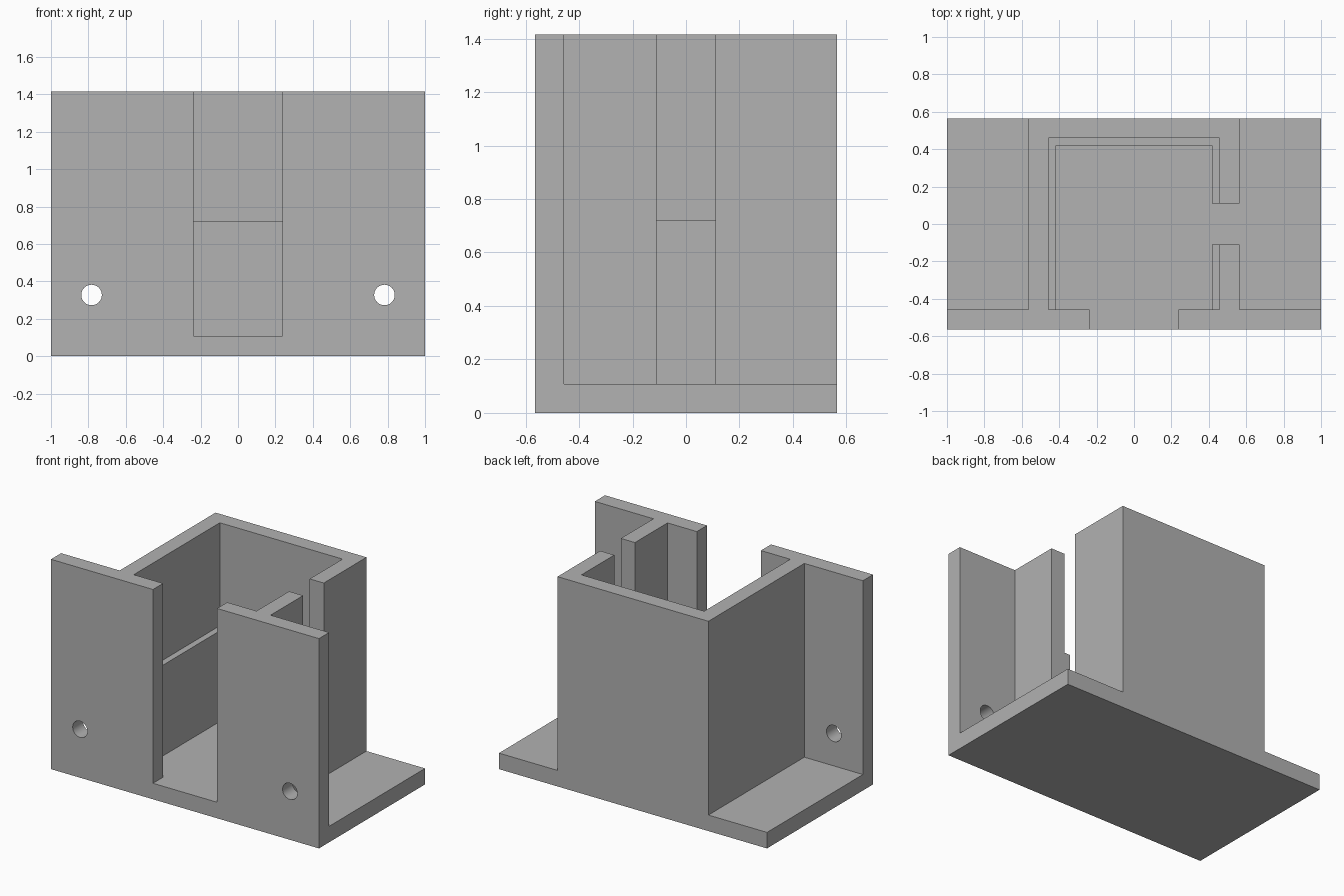
import bpy
import bmesh
from mathutils import Matrix, Vector

default = bpy.data.objects.get("Cube")
if default:
    bpy.data.objects.remove(default, do_unlink=True)

grey = bpy.data.materials.new("plain_grey")
grey.use_nodes = True
grey.diffuse_color = (0.445, 0.445, 0.445, 1)
grey.node_tree.nodes["Principled BSDF"].inputs["Base Color"].default_value = grey.diffuse_color

# Main dimensions
HX, HY, TOP = 1.0, 0.565, 1.415
FLOOR = 0.108        # base plate thickness
FRONT = -0.457       # inner face of the front plate
BOX = 0.563          # half width of the box outside
LEDGE = 0.72
OVER = 0.2           # overshoot of the cutters


def finish(name, bm):
    mesh = bpy.data.meshes.new(name)
    bm.to_mesh(mesh)
    bm.free()
    obj = bpy.data.objects.new(name, mesh)
    bpy.context.collection.objects.link(obj)
    mesh.materials.append(grey)
    return obj


def block(name, x, y, z):
    bm = bmesh.new()
    bmesh.ops.create_cube(bm, size=1)
    lo, hi = Vector((x[0], y[0], z[0])), Vector((x[1], y[1], z[1]))
    for v in bm.verts:
        v.co = (lo + hi) / 2 + v.co * (hi - lo)
    return finish(name, bm)


def drill(name, x, z, radius):
    bm = bmesh.new()
    bmesh.ops.create_cone(bm, cap_ends=True, segments=32, radius1=radius,
                          radius2=radius, depth=OVER * 2,
                          matrix=Matrix.Translation((x, -HY, z)) @ Matrix.Rotation(1.5707963, 4, 'X'))
    return finish(name, bm)


# Solid body from which the open box, flanges and slots are cut
body = block("bracket_box", (-HX, HX), (-HY, HY), (0, TOP))
up = (FLOOR, TOP + OVER)
cutters = [
    # Narrow lower cavity and wider upper cavity, leaving a ledge
    block("lower_cavity", (-0.416, 0.416), (FRONT, 0.42), up),
    block("upper_cavity", (-0.458, 0.458), (FRONT, 0.46), (LEDGE, TOP + OVER)),
    # Front opening and right side opening
    block("front_slot", (-0.239, 0.239), (-HY - OVER, 0), up),
    block("side_slot", (0, HX + OVER), (-0.11, 0.11), up),
]
# Space beside the box and screw hole, on both sides
for side, s in (("left", 1), ("right", -1)):
    x = sorted((s * BOX, s * (HX + OVER)))
    cutters.append(block(side + "_recess", x, (FRONT, HY + OVER), up))
    cutters.append(drill(side + "_hole", s * 0.783, 0.327, 0.055))

for cutter in cutters:
    cutter.hide_render = True
    mod = body.modifiers.new(cutter.name, 'BOOLEAN')
    mod.operation = 'DIFFERENCE'
    mod.solver = 'EXACT'
    mod.object = cutter

# Apply the cuts and drop the cutters
bpy.context.view_layer.update()
result = bpy.data.meshes.new_from_object(
    body.evaluated_get(bpy.context.evaluated_depsgraph_get()))
body.modifiers.clear()
body.data = result
for cutter in cutters:
    bpy.data.objects.remove(cutter, do_unlink=True)

bpy.ops.object.select_all(action='DESELECT')
body.select_set(True)
bpy.context.view_layer.objects.active = body
bpy.ops.object.shade_smooth_by_angle(angle=0.52)
